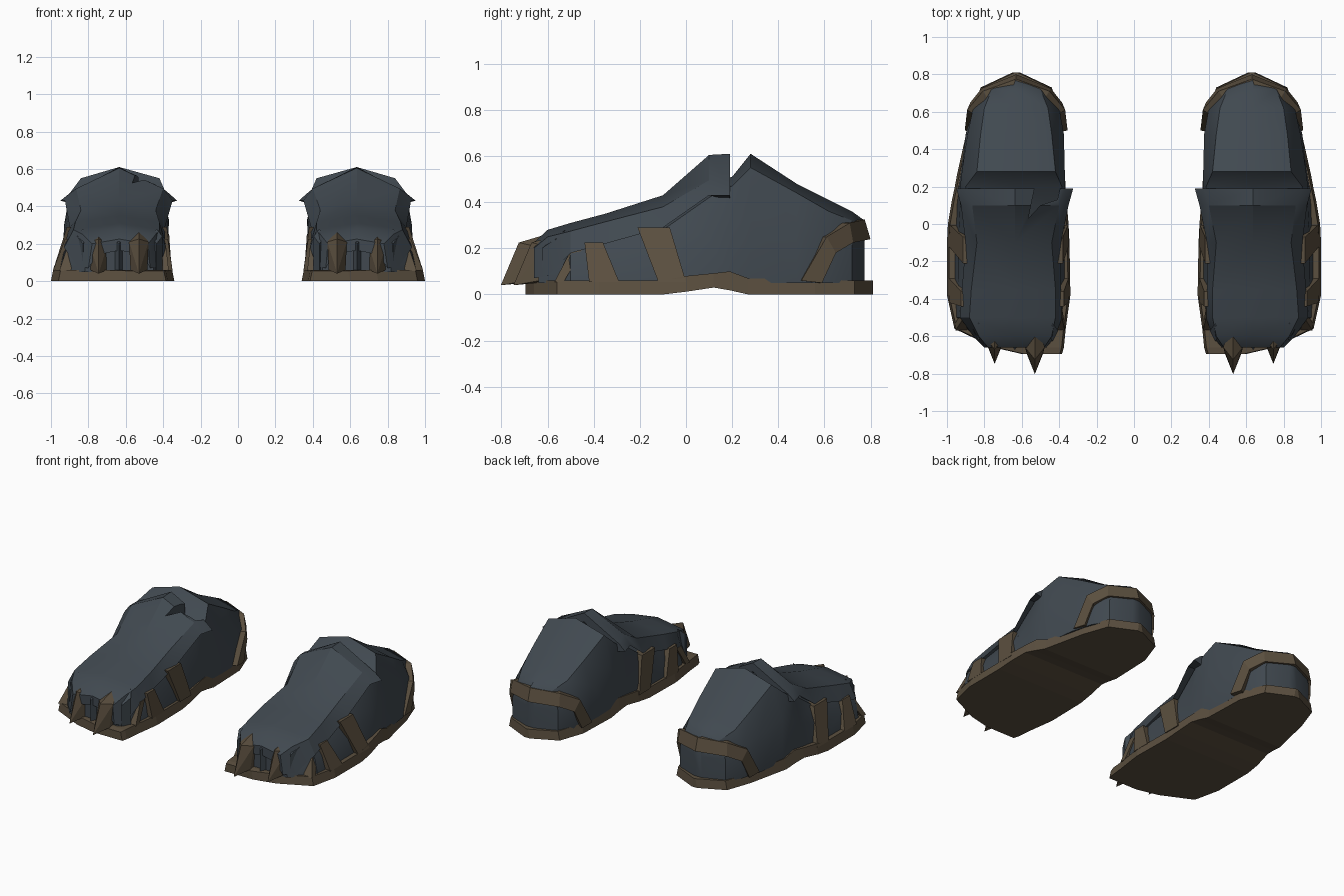
import bpy, bmesh, math

if "Cube" in bpy.data.objects:
    bpy.data.objects.remove(bpy.data.objects["Cube"])


def material(name, rgb):
    m = bpy.data.materials.new(name)
    m.diffuse_color = (*rgb, 1)
    m.use_nodes = True
    m.node_tree.nodes["Principled BSDF"].inputs["Base Color"].default_value = m.diffuse_color
    return m


HIDE = material("slate_hide", (0.052, 0.066, 0.080))
HORN = material("brown_horn", (0.105, 0.079, 0.050))


def finish(name, bm, mat, side, angle=None):
    """Mirror the mesh to the wanted foot, fix normals, shade."""
    for v in bm.verts:
        v.co.x *= side
    bmesh.ops.recalc_face_normals(bm, faces=bm.faces)
    me = bpy.data.meshes.new(name)
    bm.to_mesh(me)
    bm.free()
    ob = bpy.data.objects.new(name + ("_right" if side > 0 else "_left"), me)
    bpy.context.collection.objects.link(ob)
    me.materials.append(mat)
    if angle:
        bpy.ops.object.select_all(action='DESELECT')
        ob.select_set(True)
        bpy.context.view_layer.objects.active = ob
        bpy.ops.object.shade_smooth_by_angle(angle=math.radians(angle))
    return ob


def loft(name, rings, mat, side, angle=None):
    bm = bmesh.new()
    vs = [[bm.verts.new(p) for p in r] for r in rings]
    n = len(vs[0])
    for a, b in zip(vs, vs[1:]):
        for i in range(n):
            j = (i + 1) % n
            bm.faces.new((a[i], a[j], b[j], b[i]))
    bm.faces.new(vs[0])
    bm.faces.new(vs[-1])
    return finish(name, bm, mat, side, angle)


def hull(name, pts, mat, side):
    bm = bmesh.new()
    for p in pts:
        bm.verts.new(p)
    res = bmesh.ops.convex_hull(bm, input=bm.verts)
    bmesh.ops.delete(bm, geom=[v for v in bm.verts if not v.link_faces], context='VERTS')
    return finish(name, bm, mat, side)


# sole: y, inner x, outer x, bottom z, top z
SOLE = [(-.695, .385, .60, 0, .055), (-.66, .375, .75, 0, .06), (-.56, .365, .96, 0, .06),
        (-.38, .34, 1.0, 0, .06), (-.1, .345, 1.0, 0, .06), (0, .35, .995, .012, .08),
        (.12, .36, .975, .03, .092), (.19, .365, .96, .018, .10), (.27, .37, .945, 0, .07),
        (.56, .38, .88, 0, .065), (.73, .44, .82, 0, .06), (.81, .61, .65, 0, .06)]

# body: y, bottom (inner, outer), middle (inner, outer, z), shoulder (inner, outer, z), top z
BODY = [(-.64, .45, .82, .46, .81, .12, .48, .78, .18, .20),
        (-.5, .385, .95, .39, .93, .15, .42, .89, .22, .26),
        (-.3, .37, .96, .39, .94, .15, .42, .88, .25, .31),
        (-.1, .37, .96, .39, .94, .17, .42, .88, .28, .38),
        (.1, .38, .95, .375, .93, .25, .40, .89, .42, .48),
        (.2, .38, .94, .37, .93, .30, .385, .90, .47, .51),
        (.28, .38, .925, .37, .92, .33, .42, .84, .55, .61),
        (.48, .385, .90, .375, .89, .30, .44, .82, .44, .48),
        (.62, .41, .86, .40, .86, .25, .46, .80, .36, .41),
        (.72, .46, .80, .46, .80, .20, .50, .76, .32, .36),
        (.775, .60, .66, .60, .66, .20, .61, .65, .28, .32)]

# tongue: y, lower edge (inner, outer, z), ridge (inner, outer, z), top z
TONGUE = [(-.66, .47, .80, .07, .48, .78, .20, .225),
          (-.60, .42, .86, .08, .44, .83, .25, .28),
          (-.5, .385, .93, .18, .42, .88, .275, .31),
          (-.35, .39, .92, .22, .42, .87, .315, .35),
          (-.1, .39, .90, .29, .44, .84, .38, .43),
          (.1, .35, .925, .43, .40, .865, .495, .605),
          (.19, .325, .95, .43, .37, .90, .47, .61)]


def build_shoe(s):
    loft("sole", [[(a, y, zb), (b, y, zb), (b - .012, y, zt), (a + .012, y, zt)]
                  for y, a, b, zb, zt in SOLE], HORN, s)
    loft("foot_body", [[(bi, y, .05), (mi, y, mz), (si, y, sz), (.635, y, t),
                        (so, y, sz), (mo, y, mz), (bo, y, .05)]
                       for y, bi, bo, mi, mo, mz, si, so, sz, t in BODY], HIDE, s, 32)
    # arched plate over the instep that flares at the back
    tongue = loft("tongue", [[(li, y, lz), (ri, y, rz), (.635, y, t), (ro, y, rz), (lo, y, lz),
                              (ro - .03, y, rz - .06), (.635, y, t - .06), (ri + .03, y, rz - .06)]
                             for y, li, lo, lz, ri, ro, rz, t in TONGUE], HIDE, s, 28)
    if s < 0:  # torn notch in one tongue
        plan = [(.565, .03), (.52, .25), (.38, .25), (.41, .13), (.50, .10)]
        cut = loft("notch_cutter", [[(x, y, z) for x, y in plan] for z in (.40, .75)], HIDE, s)
        cut.hide_render = True
        cut.hide_viewport = True
        m = tongue.modifiers.new("notch", 'BOOLEAN')
        m.operation, m.object, m.solver = 'DIFFERENCE', cut, 'EXACT'

    # claws and the toe folds beside them
    for x, d in ((.53, 0), (.745, .055)):
        pts = [(x, -.54 + d, .28), (x, -.725 + d, .225), (x, -.803 + d, .04)]
        for k in (-1, 1):
            pts += [(x + k * .03, -.56 + d, .23), (x + k * .052, -.66 + d, .21),
                    (x + k * .045, -.69 + d, .06), (x + k * .03, -.6 + d, .06)]
        hull("claw", pts, HORN, s)
    for x, w, y in ((.637, .035, -.675), (.435, .03, -.63), (.83, .03, -.625)):
        hull("toe_fold", [(x + k * w, y + .06, z) for k in (-1, 1) for z in (.05, .24)] +
             [(x, y, .05), (x, y, .20), (x, y + .1, .28)], HIDE, s)

    # side straps: bottom y range, top y range, top z, outer and inner x at the top
    for b0, b1, t0, t1, zt, xo, xi in ((-.42, -.29, -.44, -.36, .225, .925, .375),
                                       (-.12, .0, -.21, -.07, .29, .915, .38)):
        for xb, xt, k in ((.99, xo, -1), (.35, xi, 1)):
            pts = [(xb + k * d, y, .055) for y in (b0, b1) for d in (0, .07)]
            pts += [(xt + k * d, y, zt) for y in (t0, t1) for d in (0, .07)]
            hull("side_strap", pts, HORN, s)
    for xb, xt, k in ((.955, .91, -1), (.37, .385, 1)):
        hull("front_strap", [(xb + k * d, y, .055) for y in (-.57, -.53) for d in (0, .06)] +
             [(xt + k * d, y, .19) for y in (-.50, -.45) for d in (0, .06)], HORN, s)

    # heel band: (x offset, y, z) of the lower and upper edge
    half = [((.262, .59, .05), (.275, .50, .06)), ((.245, .65, .18), (.262, .61, .25)),
            ((.185, .725, .225), (.178, .71, .31)), ((0, .80, .24), (0, .775, .325))]
    path = [(k, e) for k, e in [(-1, e) for e in half] + [(1, e) for e in half[-2::-1]]]
    rings = []
    for k, (lo, up) in path:
        ring = []
        for (x, y, z), f in ((lo, 1), (up, 1), (up, .78), (lo, .78)):
            ring.append((.63 + k * x * f, .45 + (y - .45) * f, z))
        rings.append(ring)
    loft("heel_band", rings, HORN, s)


for side in (1, -1):
    build_shoe(side)
